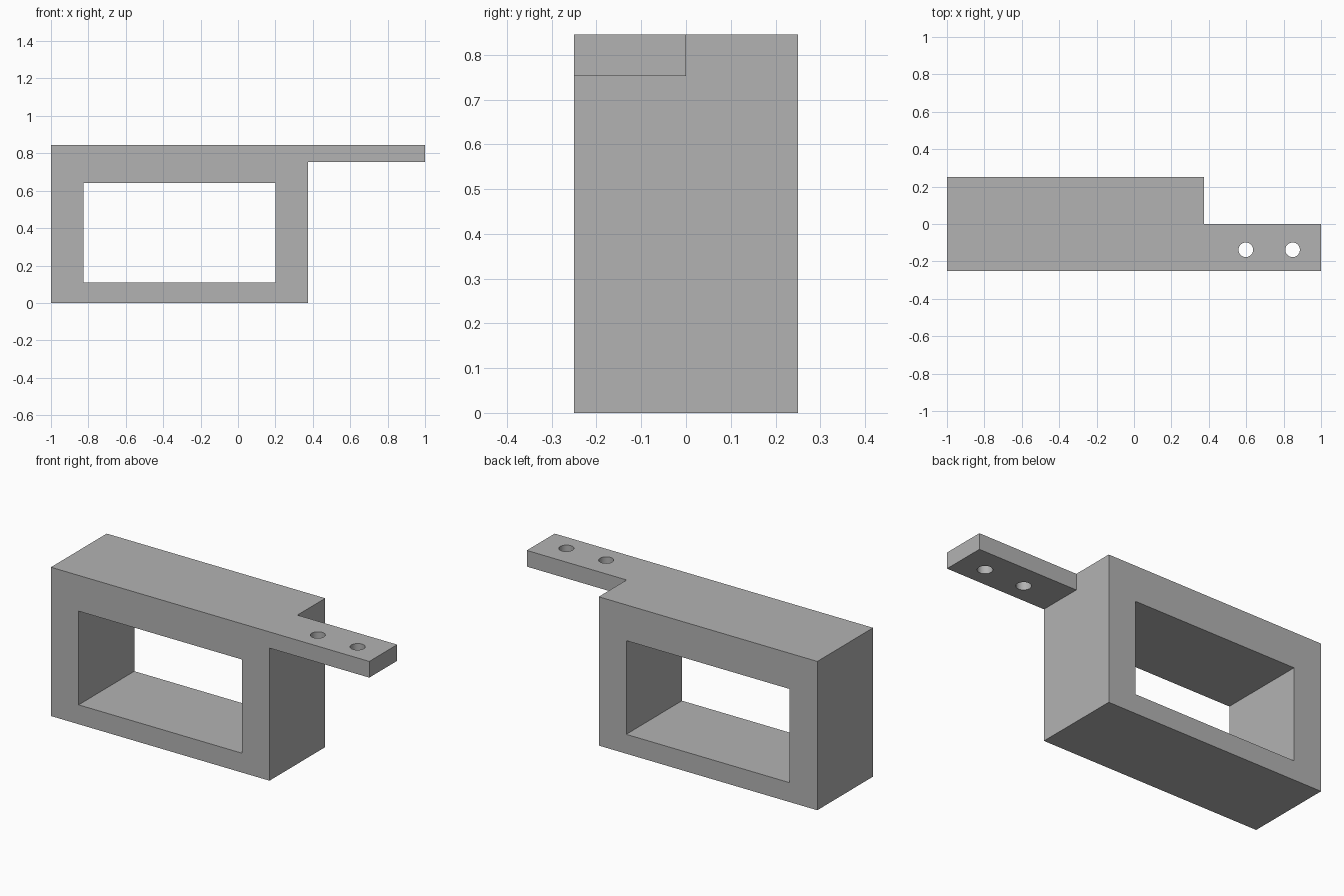
import bpy, bmesh, math

default = bpy.data.objects.get("Cube")
if default:
    bpy.data.objects.remove(default, do_unlink=True)

grey = bpy.data.materials.new("plain_grey")
grey.use_nodes = True
colour = (0.45, 0.45, 0.45, 1)
grey.diffuse_color = colour
grey.node_tree.nodes["Principled BSDF"].inputs["Base Color"].default_value = colour


def box(name, low, high):
    """Box between two opposite corners."""
    mesh = bpy.data.meshes.new(name)
    bm = bmesh.new()
    bmesh.ops.create_cube(bm, size=1)
    for v in bm.verts:
        v.co = [lo + (c + 0.5) * (hi - lo) for c, lo, hi in zip(v.co, low, high)]
    bm.to_mesh(mesh)
    bm.free()
    mesh.materials.append(grey)
    obj = bpy.data.objects.new(name, mesh)
    bpy.context.collection.objects.link(obj)
    return obj


def combine(target, other, operation):
    """Apply a boolean to the target and discard the other object."""
    mod = target.modifiers.new(operation.lower(), 'BOOLEAN')
    mod.operation, mod.solver, mod.object = operation, 'EXACT', other
    bpy.context.view_layer.objects.active = target
    bpy.ops.object.modifier_apply(modifier=mod.name)
    bpy.data.objects.remove(other, do_unlink=True)


TOP, FRONT, BACK = 0.845, -0.25, 0.25

# Rectangular frame with a window through it
bracket = box("bracket_frame", (-1, FRONT, 0), (0.373, BACK, TOP))
window = box("window_cutter", (-0.826, -0.5, 0.11), (0.2, 0.5, 0.642))
combine(bracket, window, 'DIFFERENCE')

# Mounting arm flush with the top and front
arm = box("mounting_arm", (0.3, FRONT, 0.753), (1, 0, TOP))
combine(bracket, arm, 'UNION')

# Two screw holes through the arm
for x in (0.598, 0.848):
    bpy.ops.mesh.primitive_cylinder_add(vertices=48, radius=0.039, depth=0.4,
                                        location=(x, -0.138, 0.8))
    hole = bpy.context.object
    hole.data.materials.append(grey)
    combine(bracket, hole, 'DIFFERENCE')

# Merge flat regions, then smooth only the hole walls
bm = bmesh.new()
bm.from_mesh(bracket.data)
bmesh.ops.dissolve_limit(bm, angle_limit=math.radians(1),
                         verts=bm.verts, edges=bm.edges)
bm.to_mesh(bracket.data)
bm.free()
bpy.ops.object.select_all(action='DESELECT')
bracket.select_set(True)
bpy.context.view_layer.objects.active = bracket
bpy.ops.object.shade_smooth_by_angle(angle=math.radians(30))
